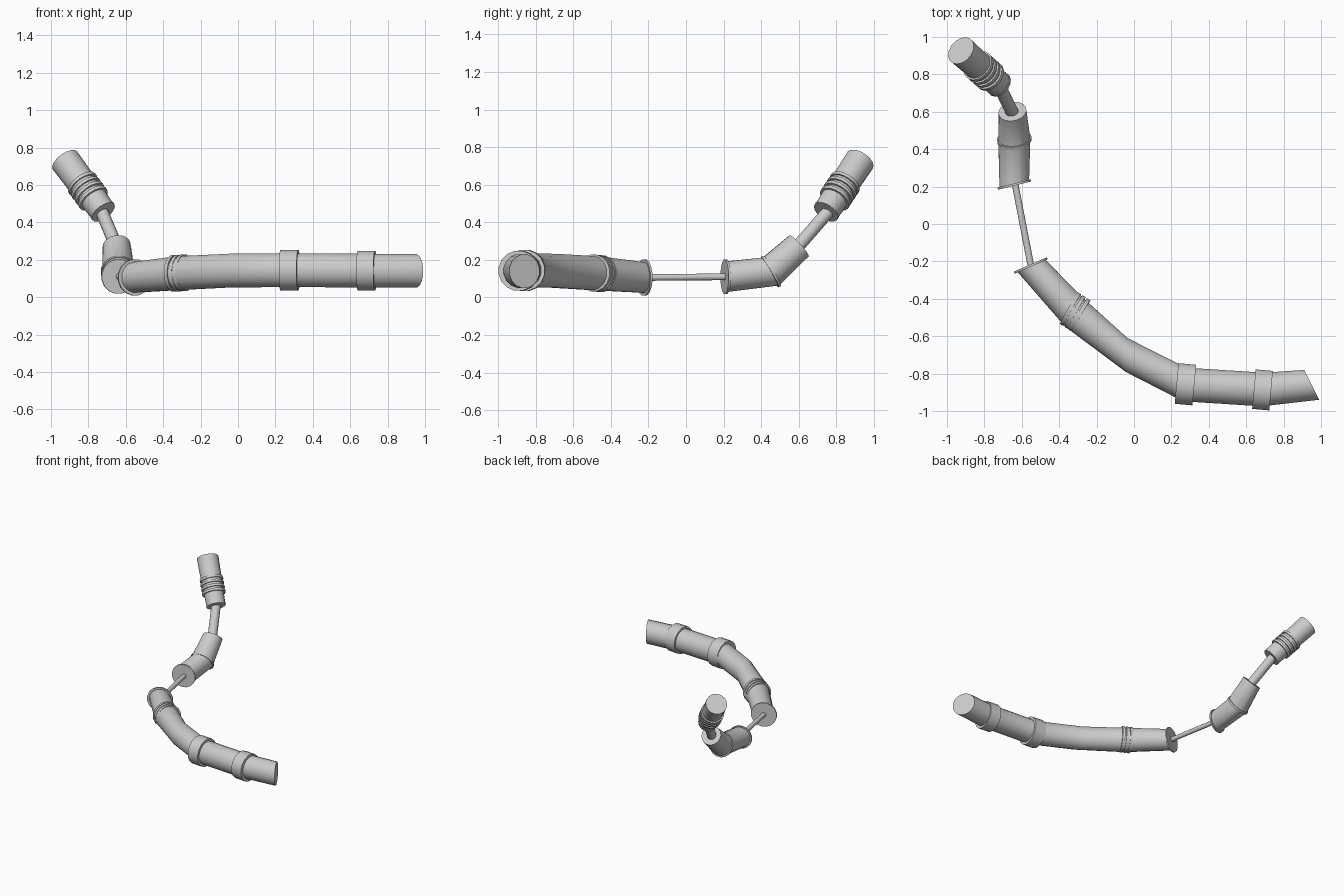
import bpy, bmesh, math
from mathutils import Vector

if "Cube" in bpy.data.objects:
    bpy.data.objects.remove(bpy.data.objects["Cube"])

SIDES = 16


def loft(name, stations, sides=SIDES):
    """Capped skin through circles given as (centre, normal, radius)."""
    bm = bmesh.new()
    rings = []
    for c, n, r in stations:
        c, n = Vector(c), Vector(n).normalized()
        side = n.cross(Vector((0, 0, 1))).normalized()
        up = side.cross(n)
        rings.append([bm.verts.new(c + r * (math.cos(a) * side + math.sin(a) * up))
                      for a in (2 * math.pi * (i + 0.5) / sides for i in range(sides))])
    for a, b in zip(rings, rings[1:]):
        for i in range(sides):
            j = (i + 1) % sides
            bm.faces.new((a[i], a[j], b[j], b[i]))
    bm.faces.new(rings[0][::-1])
    bm.faces.new(rings[-1])
    bmesh.ops.recalc_face_normals(bm, faces=bm.faces[:])
    me = bpy.data.meshes.new(name)
    bm.to_mesh(me)
    bm.free()
    ob = bpy.data.objects.new(name, me)
    bpy.context.collection.objects.link(ob)
    bpy.context.view_layer.objects.active = ob
    ob.select_set(True)
    bpy.ops.object.shade_smooth_by_angle(angle=math.radians(35))
    ob.select_set(False)
    return ob


def disc(name, c, n, r, length):
    """Straight cylinder centred on c along n."""
    c, n = Vector(c), Vector(n).normalized()
    return loft(name, [(c - n * length / 2, n, r), (c + n * length / 2, n, r)])


def rod(name, a, b, r0, r1):
    d = Vector(b) - Vector(a)
    return loft(name, [(a, d, r0), (b, d, r1)])


# Long curved pipe
loft("main_pipe", [
    ((0.95, -0.86, 0.14), (0.9, 0.45, 0), 0.091),
    ((0.69, -0.885, 0.142), (0.995, -0.08, 0), 0.092),
    ((0.27, -0.858, 0.144), (0.995, -0.09, 0), 0.092),
    ((-0.04, -0.70, 0.142), (0.99, -0.06, 0), 0.092),
    ((-0.32, -0.472, 0.128), (0.84, -0.54, 0.03), 0.092),
    ((-0.55, -0.222, 0.106), (0.4, -0.92, 0), 0.083)])

# Wide collars on the pipe
disc("collar_inner", (0.275, -0.857, 0.144), (0.995, -0.09, 0), 0.111, 0.095)
disc("collar_outer", (0.687, -0.887, 0.142), (0.995, -0.09, 0), 0.108, 0.092)

# Thin ribs near the elbow of the pipe
for i in range(3):
    t = i / 2
    disc("pipe_rib", (-0.34 + 0.05 * t, -0.455 - 0.032 * t, 0.127 + 0.003 * t),
         (0.87, -0.49, 0.03), 0.099, 0.02)

# Flange and thin rod linking to the elbow
disc("pipe_flange", (-0.552, -0.222, 0.106), (0.4, -0.92, 0), 0.098, 0.012)
rod("link_rod", (-0.55, -0.23, 0.106), (-0.637, 0.22, 0.11), 0.018, 0.018)

# Bent elbow piece
disc("elbow_flange", (-0.64, 0.211, 0.11), (-0.24, 0.97, 0), 0.093, 0.012)
loft("elbow", [
    ((-0.64, 0.21, 0.11), (-0.24, 0.97, 0), 0.083),
    ((-0.64, 0.452, 0.138), (-0.1, 0.87, 0.5), 0.087),
    ((-0.65, 0.602, 0.275), (-0.15, 0.74, 0.67), 0.076)])
disc("elbow_band", (-0.64, 0.452, 0.138), (-0.1, 0.87, 0.5), 0.094, 0.015)

# Rod up to the tip
rod("upper_rod", (-0.648, 0.59, 0.265), (-0.73, 0.76, 0.46), 0.035, 0.035)

# Tip with ribs
base, tip = Vector((-0.72, 0.745, 0.455)), Vector((-0.925, 0.927, 0.73))
axis = tip - base
loft("tip", [(base, axis, 0.07), (base.lerp(tip, 0.42), axis, 0.077), (tip, axis, 0.081)])
disc("tip_lip", base + axis * 0.02, axis, 0.073, 0.015)
for t in (0.27, 0.36, 0.45, 0.54):
    disc("tip_rib", base.lerp(tip, t), axis, 0.088, 0.018)
